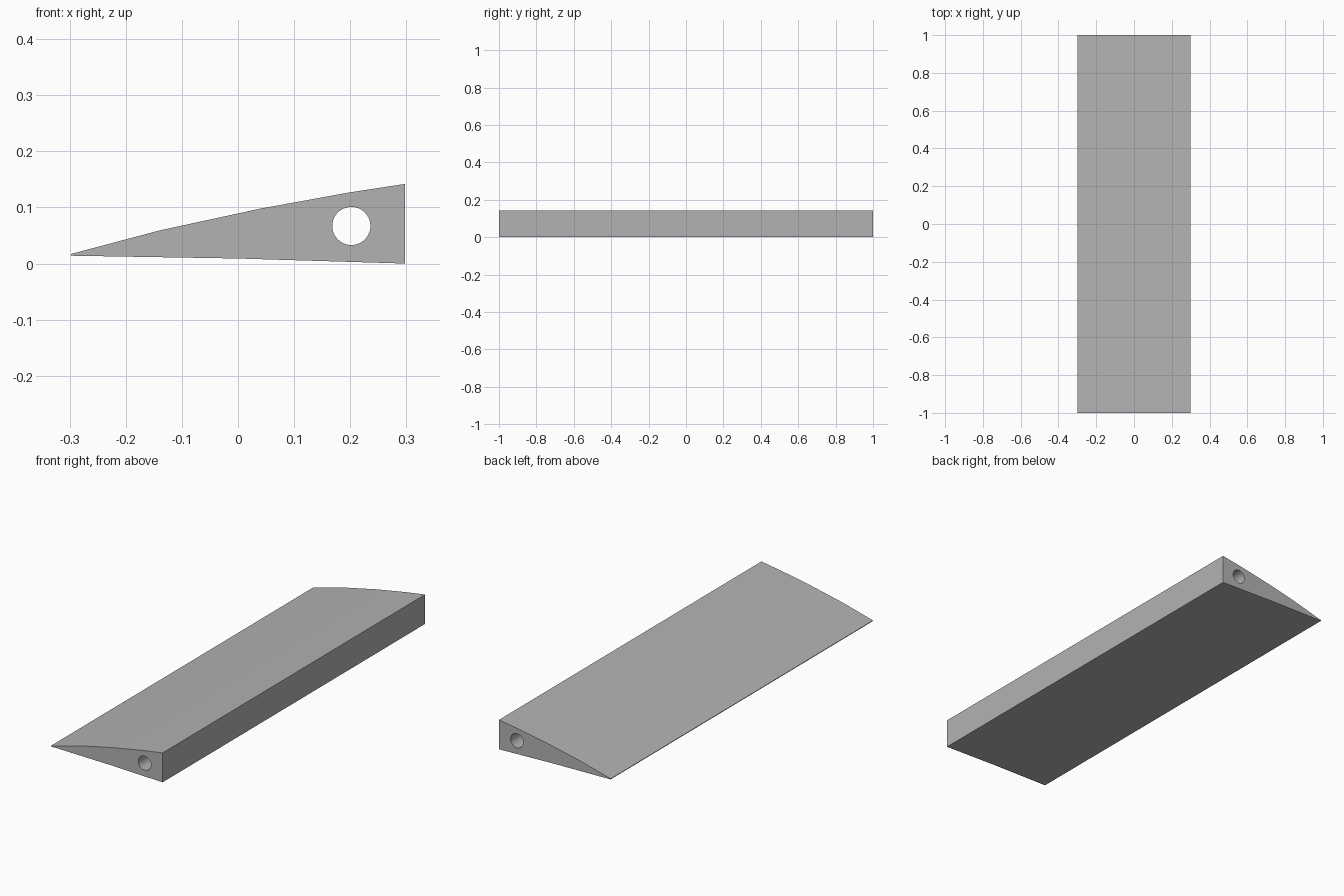
import bpy
import bmesh
from math import cos, sin, tau

cube = bpy.data.objects.get("Cube")
if cube:
    bpy.data.objects.remove(cube, do_unlink=True)

LENGTH = 2.0
HOLE_X, HOLE_Z, HOLE_R, HOLE_SIDES = 0.202, 0.067, 0.034, 48

# Neutral grey material
grey = bpy.data.materials.new("neutral_grey")
grey.use_nodes = True
colour = (0.45, 0.45, 0.45, 1.0)
grey.diffuse_color = colour
grey.node_tree.nodes["Principled BSDF"].inputs["Base Color"].default_value = colour

# Wedge section: slightly bowed top, nearly flat underside, blunt thick edge
section = [(-0.298, 0.014), (0.0, 0.009), (0.298, 0.0),
           (0.298, 0.142), (0.2, 0.127), (0.04, 0.098),
           (-0.14, 0.059), (-0.298, 0.017)]
hole = [(HOLE_X + HOLE_R * cos(tau * i / HOLE_SIDES),
         HOLE_Z + HOLE_R * sin(tau * i / HOLE_SIDES)) for i in range(HOLE_SIDES)]


def add_loop(bm, points):
    """Closed loop of edges on the front end plane."""
    verts = [bm.verts.new((x, -LENGTH / 2, z)) for x, z in points]
    return [bm.edges.new((a, b)) for a, b in zip(verts, verts[1:] + verts[:1])]


# Fill the section around the hole, then extrude it along the length
bm = bmesh.new()
edges = add_loop(bm, section) + add_loop(bm, hole)
bmesh.ops.triangle_fill(bm, use_beauty=True, use_dissolve=False, edges=edges)
result = bmesh.ops.extrude_face_region(bm, geom=bm.faces[:], use_keep_orig=True)
moved = [g for g in result["geom"] if isinstance(g, bmesh.types.BMVert)]
bmesh.ops.translate(bm, vec=(0, LENGTH, 0), verts=moved)
bmesh.ops.recalc_face_normals(bm, faces=bm.faces[:])

mesh = bpy.data.meshes.new("tapered_blade")
bm.to_mesh(mesh)
bm.free()
mesh.materials.append(grey)
blade = bpy.data.objects.new("tapered_blade", mesh)
bpy.context.collection.objects.link(blade)

# Smooth the bowed top and the bore, keep the outer edges sharp
bpy.context.view_layer.objects.active = blade
blade.select_set(True)
bpy.ops.object.shade_smooth_by_angle(angle=0.5)
